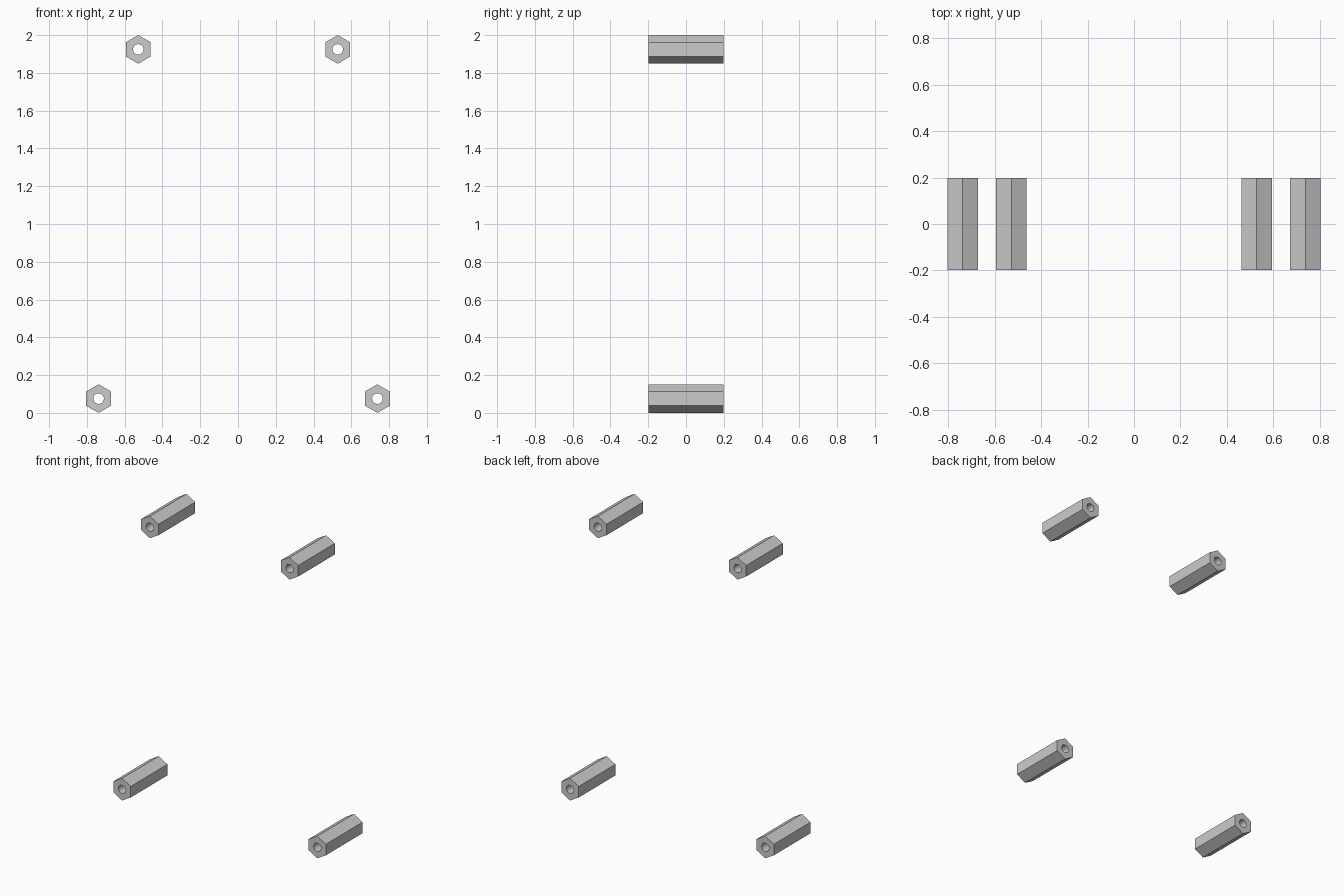
import bpy, bmesh
from math import sin, cos, pi, radians

if "Cube" in bpy.data.objects:
    bpy.data.objects.remove(bpy.data.objects["Cube"])

R, HOLE, HALF = 0.0757, 0.028, 0.198   # corner radius, bore radius, half length
STEP = 4                               # bore segments per hex side
N = 6 * STEP


def ring(bm, radius, count, y):
    return [bm.verts.new((radius * cos(pi / 2 + 2 * pi * i / count), y,
                          radius * sin(pi / 2 + 2 * pi * i / count)))
            for i in range(count)]


def hex_standoff_mesh():
    bm = bmesh.new()
    ends = [(ring(bm, R, 6, y), ring(bm, HOLE, N, y)) for y in (-HALF, HALF)]
    # end faces around the bore, one per hex side
    for outer, inner in ends:
        for k in range(6):
            arc = [inner[(k * STEP + j) % N] for j in range(STEP, -1, -1)]
            bm.faces.new([outer[k], outer[(k + 1) % 6]] + arc)
    # outer flats and bore wall
    for part in (0, 1):
        a, b = ends[0][part], ends[1][part]
        for i in range(len(a)):
            j = (i + 1) % len(a)
            bm.faces.new((a[i], a[j], b[j], b[i]))
    bmesh.ops.recalc_face_normals(bm, faces=bm.faces)
    mesh = bpy.data.meshes.new("hex_standoff")
    bm.to_mesh(mesh)
    bm.free()
    return mesh


# upper pair sits closer together than the lower pair
mesh = hex_standoff_mesh()
for level, x, z in (("upper", 0.528, 2 - R), ("lower", 0.738, R)):
    for side, s in (("left", -1), ("right", 1)):
        ob = bpy.data.objects.new(f"{level}_{side}_standoff", mesh)
        ob.location = (s * x, 0, z)
        bpy.context.collection.objects.link(ob)

# smooth bore, crisp hex edges (mesh is shared)
bpy.context.view_layer.objects.active = ob
ob.select_set(True)
bpy.ops.object.shade_smooth_by_angle(angle=radians(30))
